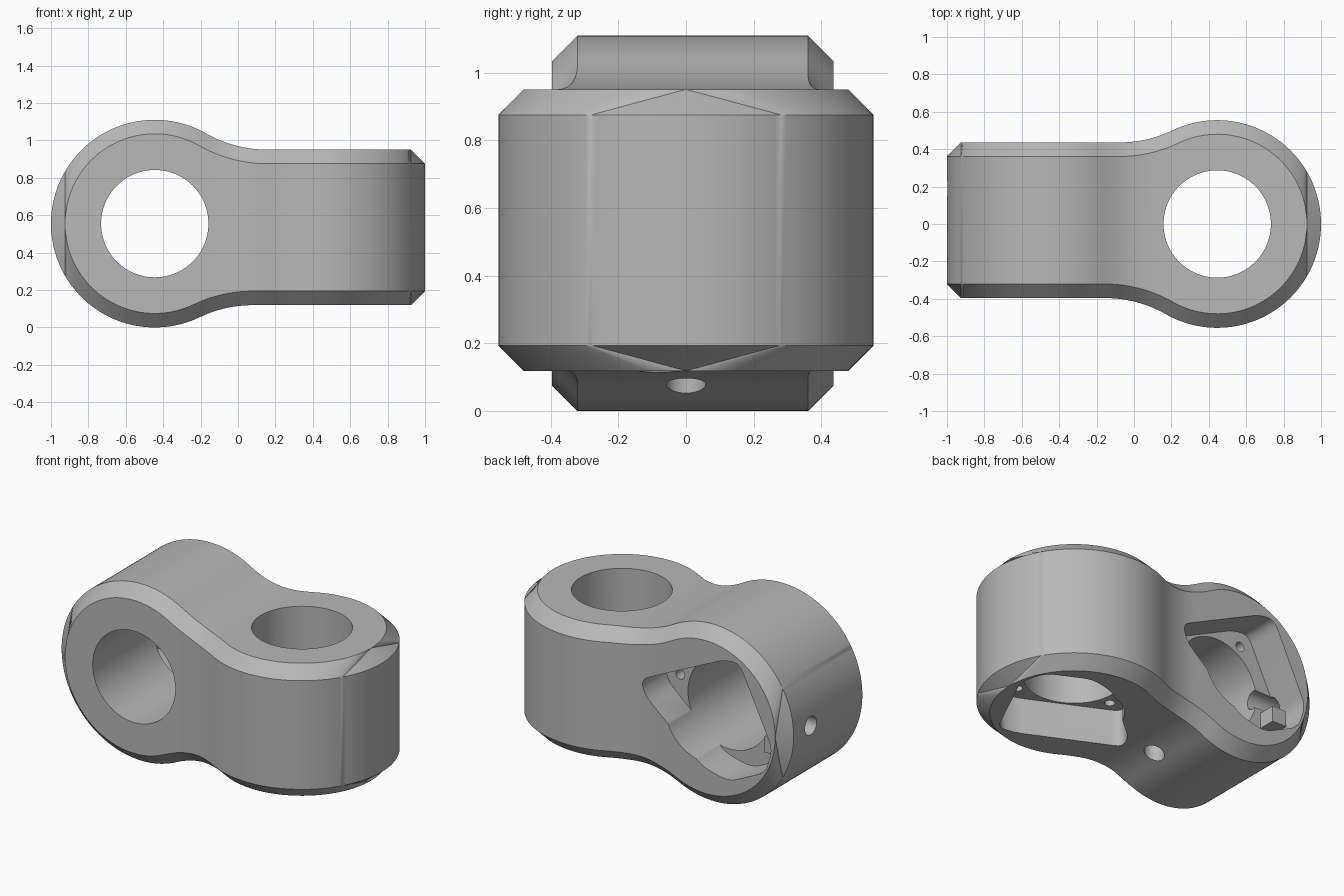
import bpy, bmesh, math
from mathutils import Vector

if "Cube" in bpy.data.objects:
    bpy.data.objects.remove(bpy.data.objects["Cube"], do_unlink=True)

R, CX, CZ = 0.555, 0.445, 0.555      # ring radius, ring offset in x, middle height
CH, FILLET = 0.075, 0.65             # chamfer, neck fillet radius
THIN, THICK = 0.396, 0.436           # arm half thicknesses
BORE, DEPTH = 0.287, 0.23            # bore radius, pocket depth

grey = bpy.data.materials.new("plain_grey")
grey.use_nodes = True
grey.diffuse_color = (0.48, 0.48, 0.48, 1)
grey.node_tree.nodes["Principled BSDF"].inputs["Base Color"].default_value = (0.48, 0.48, 0.48, 1)


def make_object(name, bm):
    bmesh.ops.recalc_face_normals(bm, faces=bm.faces)
    mesh = bpy.data.meshes.new(name)
    bm.to_mesh(mesh)
    bm.free()
    mesh.materials.append(grey)
    obj = bpy.data.objects.new(name, mesh)
    bpy.context.scene.collection.objects.link(obj)
    return obj


def half_width(t, h, inset=0.0):
    """Ring that flows through a fillet into a straight arm; t runs from ring centre to arm."""
    r, fr = R - inset, FILLET + inset
    reach = math.sqrt((R - h) * (R + h + 2 * FILLET))
    if t < reach * r / (R + FILLET):
        return math.sqrt(max(0.0, r * r - t * t))
    if t < reach:
        return h + FILLET - math.sqrt(fr * fr - (reach - t) ** 2)
    return h - inset


def section(x):
    """Chamfered rectangle at x, where the two crossed profiles meet."""
    ta, tb = x + CX, CX - x
    cut_y = CH - min(CH, 1 + x)
    cut_z = CH - min(CH, 1 - x)
    y0, y1 = (half_width(tb, h) - cut_y for h in (THIN, THICK))
    z0, z1 = (half_width(ta, h) - cut_z for h in (THICK, THIN))
    qy0, qy1 = (half_width(tb, h, CH) for h in (THIN, THICK))
    qz0, qz1 = (half_width(ta, h, CH) for h in (THICK, THIN))
    pts = [(-qy0, z1), (qy1, z1), (y1, qz1), (y1, -qz0),
           (qy1, -z0), (-qy0, -z0), (-y0, -qz0), (-y0, qz1)]
    return [Vector((x, y, CZ + z)) for y, z in pts]


def loft_body():
    n = 120
    stations = sorted([-math.cos(math.pi * i / n) for i in range(n + 1)] + [CH - 1, 1 - CH])
    bm = bmesh.new()
    rings = [[bm.verts.new(p) for p in section(x)] for x in stations]
    for a, b in zip(rings, rings[1:]):
        for i in range(8):
            j = (i + 1) % 8
            bm.faces.new((a[i], a[j], b[j], b[i]))
    bmesh.ops.remove_doubles(bm, verts=bm.verts, dist=1e-5)
    return make_object("joint_body", bm)


# Ring frames: a along x from the ring centre, b across, c inward from the pocket face
def back_ring(a, b, c):
    return Vector((a - CX, THICK - c, CZ + b))


def bottom_ring(a, b, c):
    return Vector((CX - a, -b, CZ - THICK + c))


def side_drill(a, b, c):
    return Vector((-1.1 + c, 0.19 + a, CZ + b))


def under_drill(a, b, c):
    return Vector((-0.15 + a, b, c - 0.1))


def prism(name, outline, c0, c1, frame):
    bm = bmesh.new()
    low = [bm.verts.new(frame(a, b, c0)) for a, b in outline]
    high = [bm.verts.new(frame(a, b, c1)) for a, b in outline]
    bm.faces.new(low)
    bm.faces.new(high)
    for i in range(len(low)):
        j = (i + 1) % len(low)
        bm.faces.new((low[i], low[j], high[j], high[i]))
    return make_object(name, bm)


def circle(r, n=96, a=0.0, b=0.0):
    return [(a + r * math.cos(2 * math.pi * i / n), b + r * math.sin(2 * math.pi * i / n))
            for i in range(n)]


def rounded(points, amount=0.06, steps=5):
    """Round each corner with a quadratic curve."""
    out, pts = [], [Vector(p) for p in points]
    for i, p in enumerate(pts):
        before, after = pts[i - 1] - p, pts[(i + 1) % len(pts)] - p
        s = p + before.normalized() * min(amount, before.length * 0.45)
        e = p + after.normalized() * min(amount, after.length * 0.45)
        for k in range(steps + 1):
            t = k / steps
            q = s * (1 - t) ** 2 + p * 2 * t * (1 - t) + e * t * t
            out.append((q.x, q.y))
    return out


pocket = rounded([(0.45, 0.12), (0.42, 0.02), (0.02, -0.32), (-0.16, -0.36),
                  (-0.41, -0.24), (-0.46, -0.08), (-0.23, 0.40), (-0.12, 0.39)])
lug = [(-0.42, -0.18), (-0.32, -0.18), (-0.32, -0.08), (-0.42, -0.08)]

body = loft_body()
cutters = []
for side, frame in (("back", back_ring), ("bottom", bottom_ring)):
    # Bore, pocket and pilot holes of each ring
    cutters.append(prism(side + "_bore_cutter", circle(BORE), -0.5, 1.5, frame))
    cutters.append(prism(side + "_pocket_cutter", pocket, -0.2, DEPTH, frame))
    for a, b in ((0.34, 0.09), (-0.17, 0.30)):
        cutters.append(prism(side + "_pilot_cutter", circle(0.03, 24, a, b),
                             DEPTH - 0.05, DEPTH + 0.2, frame))
    # Small lug standing on the pocket floor
    prism(side + "_pocket_lug", lug, 0.12, DEPTH + 0.02, frame)

# Screw holes
cutters.append(prism("side_screw_cutter", circle(0.058, 40), 0, 0.4, side_drill))
cutters.append(prism("under_screw_cutter", circle(0.058, 40), 0, 0.4, under_drill))

for cutter in cutters:
    cutter.hide_render = True
    mod = body.modifiers.new(cutter.name, "BOOLEAN")
    mod.operation = "DIFFERENCE"
    mod.solver = "EXACT"
    mod.object = cutter

# Bake the cuts, then remove the cutters
bpy.context.view_layer.update()
deps = bpy.context.evaluated_depsgraph_get()
baked = bpy.data.meshes.new_from_object(body.evaluated_get(deps))
body.modifiers.clear()
body.data = baked
for cutter in cutters:
    bpy.data.objects.remove(cutter, do_unlink=True)

bpy.ops.object.select_all(action="DESELECT")
body.select_set(True)
bpy.context.view_layer.objects.active = body
bpy.ops.object.shade_smooth_by_angle(angle=math.radians(30))
